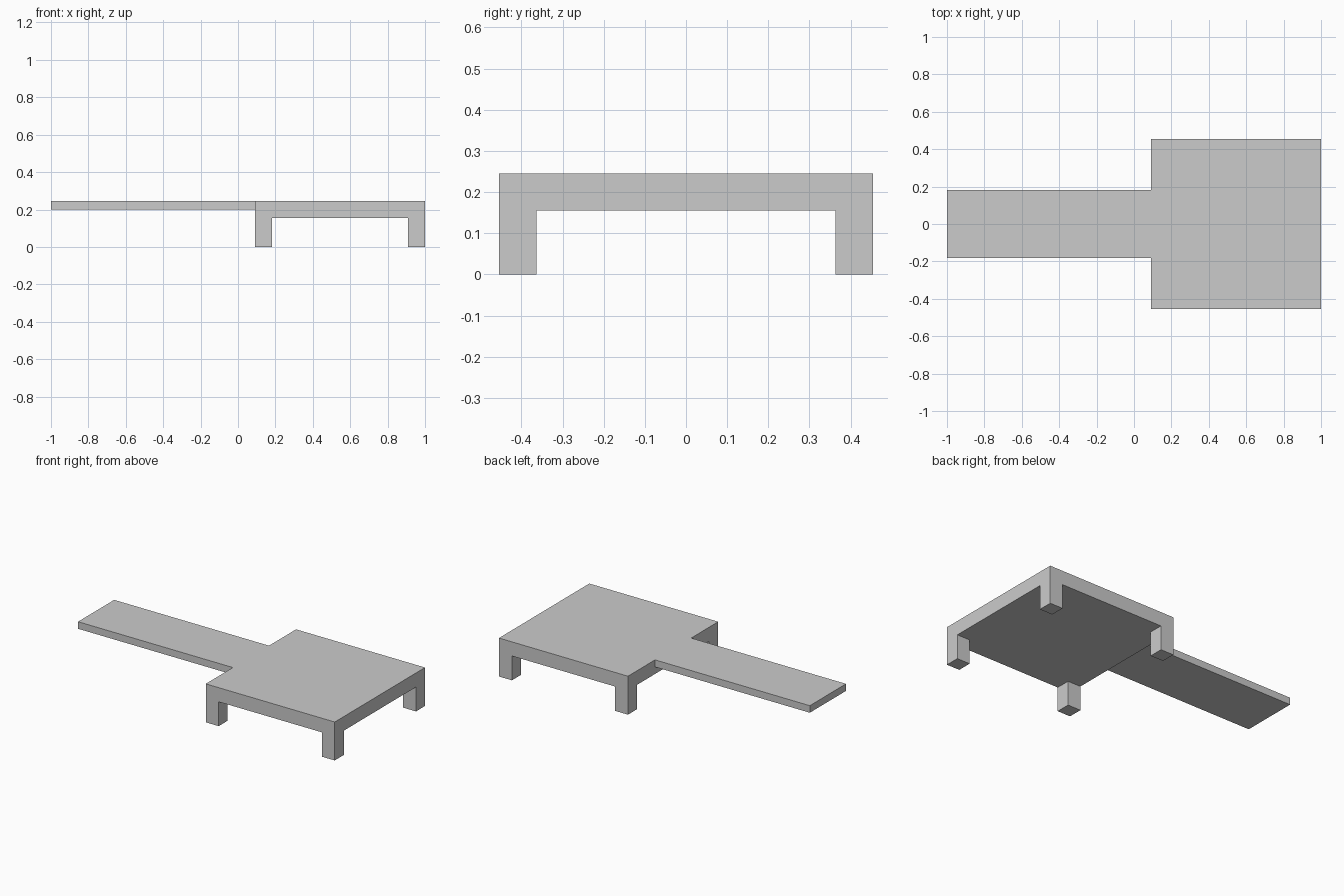
import bpy

if "Cube" in bpy.data.objects:
    bpy.data.objects.remove(bpy.data.objects["Cube"], do_unlink=True)

grey = bpy.data.materials.new("light_grey")
grey.use_nodes = True
grey.diffuse_color = (0.6, 0.6, 0.6, 1)
grey.node_tree.nodes["Principled BSDF"].inputs["Base Color"].default_value = (0.6, 0.6, 0.6, 1)


def box(name, low, high):
    """Flat-faced box between two opposite corners."""
    centre = [(a + b) / 2 for a, b in zip(low, high)]
    size = [b - a for a, b in zip(low, high)]
    bpy.ops.mesh.primitive_cube_add(size=1, location=centre)
    obj = bpy.context.object
    obj.name = name
    obj.scale = size
    bpy.ops.object.transform_apply(location=False, rotation=False, scale=True)
    obj.data.materials.append(grey)
    return obj


TOP = 0.245
UNDERSIDE = 0.155
LEG = 0.091
X0, X1 = 0.091, 1.0
HALF = 0.4545

# Square platform
box("platform", (X0, -HALF, UNDERSIDE), (X1, HALF, TOP))

# Thin walkway, flush with the platform top
box("walkway", (-1, -0.182, 0.2), (X0, 0.182, TOP))

# Corner legs
for side, x in (("right", X0), ("left", X1 - LEG)):
    for end, y in (("front", -HALF), ("back", HALF - LEG)):
        box(f"{end}_{side}_leg", (x, y, 0), (x + LEG, y + LEG, UNDERSIDE))
